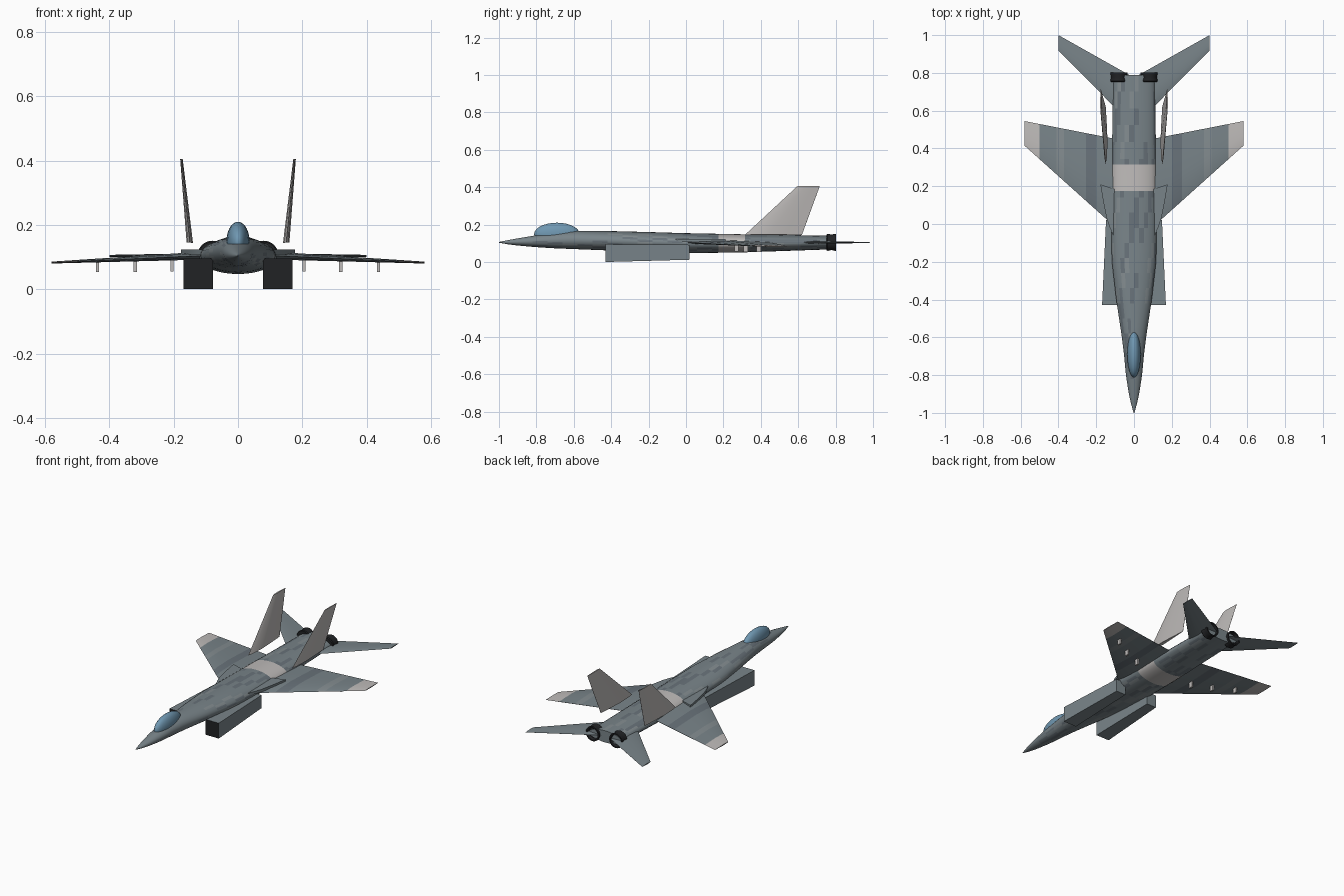
import bpy, bmesh, random
from math import sin, cos, pi, radians
from mathutils import Vector

if "Cube" in bpy.data.objects:
    bpy.data.objects.remove(bpy.data.objects["Cube"])

random.seed(4)


def mat(name, r, g, b):
    m = bpy.data.materials.new(name)
    m.diffuse_color = (r, g, b, 1)
    m.use_nodes = True
    m.node_tree.nodes["Principled BSDF"].inputs["Base Color"].default_value = m.diffuse_color
    return m


GREY = mat("hull_grey", 0.19, 0.23, 0.25)
DARK = mat("camo_dark", 0.14, 0.17, 0.195)
PALE = mat("camo_pale", 0.23, 0.265, 0.28)
LIGHT = mat("light_panel", 0.52, 0.50, 0.49)
BLACK = mat("black", 0.015, 0.016, 0.018)
GLASS = mat("glass", 0.16, 0.31, 0.44)


def finish(name, bm, mats, mirror=False, angle=35):
    bmesh.ops.recalc_face_normals(bm, faces=bm.faces)
    me = bpy.data.meshes.new(name)
    bm.to_mesh(me)
    bm.free()
    for m in mats:
        me.materials.append(m)
    ob = bpy.data.objects.new(name, me)
    bpy.context.collection.objects.link(ob)
    if mirror:
        ob.modifiers.new("mirror", 'MIRROR')
    bpy.ops.object.select_all(action='DESELECT')
    ob.select_set(True)
    bpy.context.view_layer.objects.active = ob
    bpy.ops.object.shade_smooth_by_angle(angle=radians(angle))
    return ob


def loft(name, rings, mats, pick=lambda i, j: 0, mirror=False, angle=35, caps=(0, 0)):
    """Skin a list of equal-length rings; pick(i, j) gives the material slot."""
    bm = bmesh.new()
    vs = [[bm.verts.new(p) for p in r] for r in rings]
    n = len(rings[0])
    for i in range(len(vs) - 1):
        for j in range(n):
            k = (j + 1) % n
            f = bm.faces.new((vs[i][j], vs[i][k], vs[i + 1][k], vs[i + 1][j]))
            f.material_index = pick(i, j)
    for ring, slot in ((vs[0], caps[0]), (vs[-1], caps[1])):
        bm.faces.new(ring).material_index = slot
    return finish(name, bm, mats, mirror, angle)


# Fuselage: y, half width, bottom z, top z
prof = [(-1.0, .002, .103, .107), (-.95, .016, .094, .117), (-.9, .027, .088, .126),
        (-.8, .043, .079, .143), (-.7, .052, .073, .157), (-.6, .064, .069, .166),
        (-.4, .094, .061, .165), (-.2, .117, .053, .160), (0, .121, .047, .154),
        (.3, .118, .051, .148), (.79, .110, .068, .140)]


def section(y):
    for a, b in zip(prof, prof[1:]):
        if y <= b[0] + 1e-6:
            t = (y - a[0]) / (b[0] - a[0])
            return [p + (q - p) * t for p, q in zip(a[1:], b[1:])]


N = 28
ys = sorted([-1, -.975, -.95, -.925] + [-.9 + .04 * i for i in range(27)]
            + [.175, .245, .315] + [.345 + .0445 * i for i in range(11)])
rings = []
for y in ys:
    w, lo, hi = section(y)
    rings.append([(w * cos(2 * pi * j / N), y,
                   (lo + hi) / 2 + (hi - lo) / 2 * sin(2 * pi * j / N)) for j in range(N)])
camo = {}


def hull_colour(i, j):
    mid = (ys[i] + ys[i + 1]) / 2
    if .175 < mid < .315:
        return 3
    if mid < -.8:
        return 0
    key = (i // 2 + j % 2, j // 2)
    if key not in camo:
        camo[key] = random.choices((0, 1, 2), (6, 2, 1))[0]
    return camo[key]


loft("fuselage", rings, [GREY, DARK, PALE, LIGHT], hull_colour)

# Canopy
bm = bmesh.new()
bmesh.ops.create_uvsphere(bm, u_segments=24, v_segments=14, radius=1)
for v in bm.verts:
    v.co = (v.co.x * .036, v.co.y * .122 - .69, v.co.z * .062 + .148)
finish("canopy", bm, [GLASS], angle=60)


# Flying surfaces: stations of (leading edge, trailing edge, thickness)
def surface(name, stations, normal, mats, pick=lambda i, j: 0, caps=(0, 0)):
    foil = [(0, 0), (.12, .65), (.4, 1), (.7, .6), (1, .05),
            (1, -.05), (.7, -.6), (.4, -1), (.12, -.65)]
    n = Vector(normal)
    rr = []
    for le, te, th in stations:
        le, te = Vector(le), Vector(te)
        rr.append([le.lerp(te, u) + n * (h * th / 2) for u, h in foil])
    return loft(name, rr, mats, pick, True, 50, caps)


def wing_station(x):
    t = (x - .08) / .5
    z = .106 - .023 * t
    return ((x, -.034 + .449 * t, z), (x, .447 + .098 * t, z), .026 - .02 * t)


wing_cols = [0, 1, 0, 2, 0, 3]
surface("wing", [wing_station(x) for x in (.08, .2, .255, .37, .41, .5, .58)], (0, 0, 1),
        [GREY, DARK, PALE, LIGHT], lambda i, j: wing_cols[i], (0, 3))
surface("tailplane", [((0, .515, .105), (0, .775, .105), .018),
                      ((.4, .918, .104), (.4, 1.0, .104), .006)], (0, 0, 1), [GREY])
surface("tail_fin", [((.150, .315, .145), (.150, .62, .145), .020),
                     ((.176, .595, .405), (.176, .715, .405), .008)], (1, 0, .1), [LIGHT])

# Wing root strakes
root = [(.09, -.1), (.128, -.02), (.145, .03), (.163, .12), (.178, .21), (.09, .18)]
loft("root_strake", [[(x, y, z) for x, y in root] for z in (.108, .124)], [GREY], mirror=True)


# Air intakes: tapering boxes with a dark mouth
def rect(x0, x1, z0, z1, y):
    return [(x0, y, z0), (x1, y, z0), (x1, y, z1), (x0, y, z1)]


loft("air_intake", [rect(.078, .169, 0, .095, -.43), rect(.082, .148, .012, .092, .02)],
     [GREY, BLACK], mirror=True, caps=(1, 0))

# Engine nozzles with a recessed outlet
lathe = [(.752, .042), (.757, .046), (.778, .041), (.797, .046), (.803, .045), (.803, .037), (.785, .033)]
loft("engine_nozzle", [[(.08 + r * cos(2 * pi * j / 24), y, .105 + r * sin(2 * pi * j / 24))
                        for j in range(24)] for y, r in lathe], [BLACK], mirror=True)

# Under-wing pylons
for i, (x, y) in enumerate(((.205, .27), (.32, .32), (.437, .39))):
    loft("pylon_%d" % (i + 1), [rect(x - .005, x + .005, .055 - .001 * i, .095 - .004 * i, y + d)
                                for d in (-.012, .012)], [LIGHT], mirror=True)
